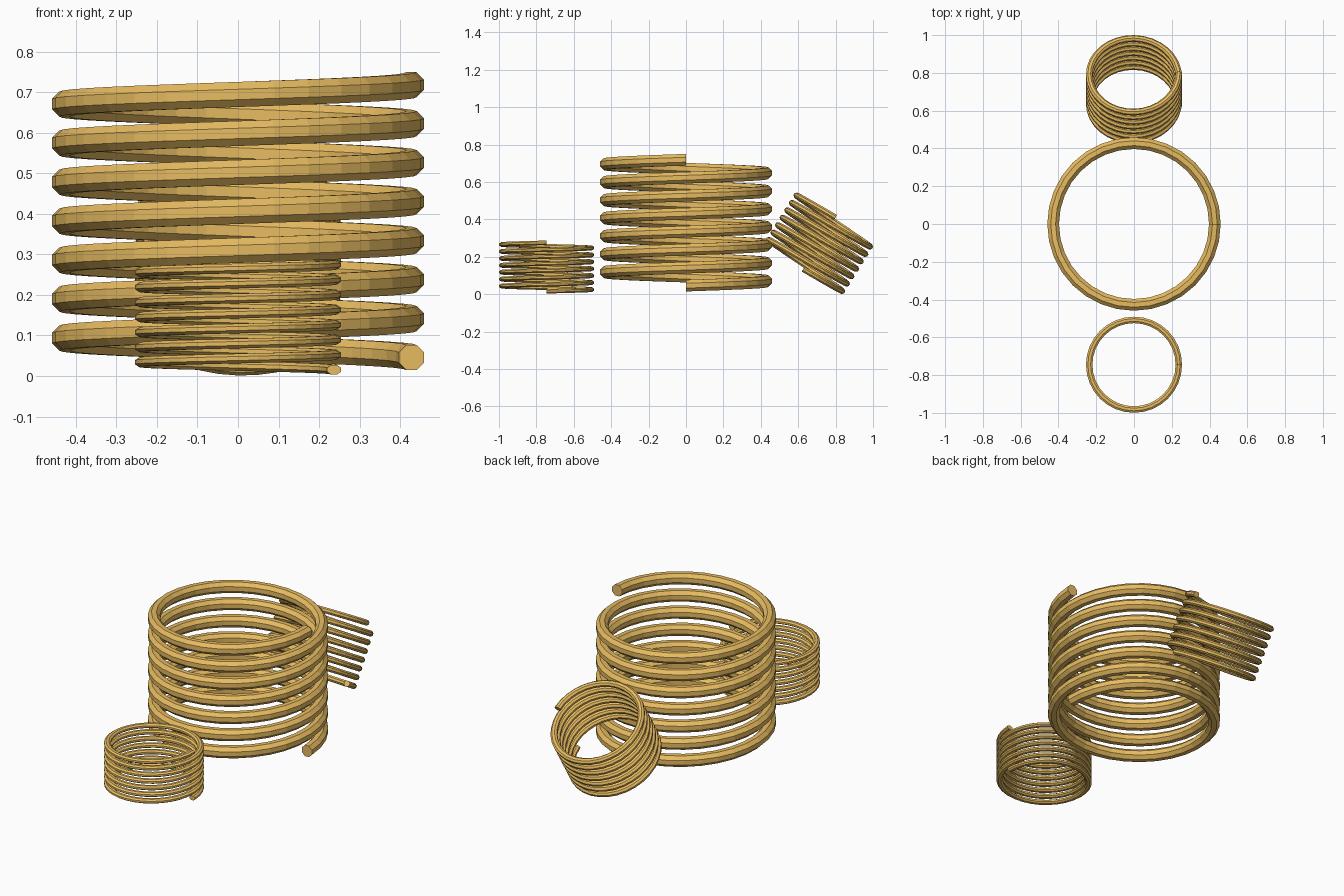
import bpy, bmesh, math
from mathutils import Matrix

if "Cube" in bpy.data.objects:
    bpy.data.objects.remove(bpy.data.objects["Cube"])

TURNS, STEPS, SIDES = 7, 32, 8
RADIUS, WIRE, PITCH = 0.428, 0.0335, 0.0962

mat = bpy.data.materials.new("gold")
mat.diffuse_color = (0.80, 0.50, 0.12, 1)
mat.use_nodes = True
mat.node_tree.nodes["Principled BSDF"].inputs["Base Color"].default_value = mat.diffuse_color


def coil(name, location, scale=(1, 1, 1), tilt=0.0):
    """Helical wire centred on its own origin, starting and ending at +x."""
    bm = bmesh.new()
    rings = []
    for i in range(TURNS * STEPS + 1):
        t = i / STEPS
        a = 2 * math.pi * t
        ring = []
        for k in range(SIDES):
            b = 2 * math.pi * (k + 0.5) / SIDES
            r = RADIUS + WIRE * math.cos(b)
            z = (t - TURNS / 2) * PITCH + WIRE * math.sin(b)
            ring.append(bm.verts.new((r * math.cos(a), r * math.sin(a), z)))
        rings.append(ring)
    for p, q in zip(rings, rings[1:]):
        for k in range(SIDES):
            n = (k + 1) % SIDES
            bm.faces.new((p[k], q[k], q[n], p[n]))
    # wire end caps
    bm.faces.new(rings[0])
    bm.faces.new(rings[-1][::-1])
    bm.transform(Matrix.Rotation(tilt, 4, 'X') @ Matrix.Diagonal((*scale, 1)))
    bmesh.ops.recalc_face_normals(bm, faces=bm.faces)
    me = bpy.data.meshes.new(name)
    bm.to_mesh(me)
    bm.free()
    me.materials.append(mat)
    ob = bpy.data.objects.new(name, me)
    ob.location = location
    bpy.context.collection.objects.link(ob)
    return ob


# large upright coil in the middle
coil("large_coil", (0, 0, 0.382))
# small flattened coil in front
coil("front_coil", (0, -0.745, 0.145), (0.554, 0.554, 0.385))
# small coil leaning backwards against the large one
coil("leaning_coil", (0, 0.713, 0.272), (0.554, 0.554, 0.485), math.radians(-32))
